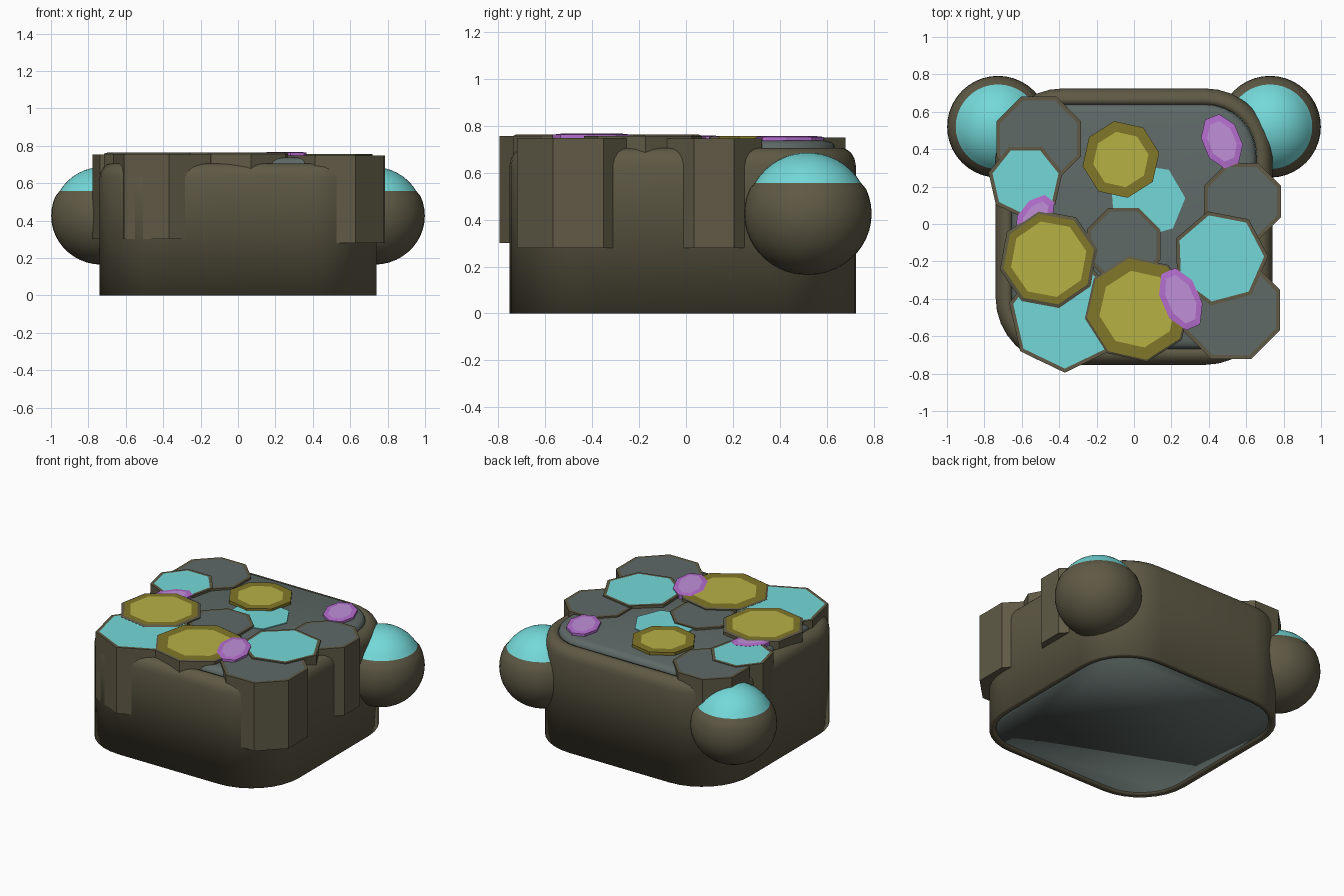
import bpy, bmesh, math

if "Cube" in bpy.data.objects:
    bpy.data.objects.remove(bpy.data.objects["Cube"])


def material(name, rgb):
    m = bpy.data.materials.new(name)
    m.diffuse_color = (*rgb, 1.0)
    m.use_nodes = True
    m.node_tree.nodes["Principled BSDF"].inputs["Base Color"].default_value = m.diffuse_color
    return m


OLIVE = material("olive_shell", (0.115, 0.102, 0.060))
GREY = material("slate_grey", (0.112, 0.142, 0.134))
CYAN = material("pale_cyan", (0.175, 0.69, 0.69))
MUSTARD = material("dark_mustard", (0.222, 0.185, 0.022))
YELLOW = material("yellow", (0.47, 0.44, 0.060))
PURPLE = material("purple", (0.46, 0.155, 0.62))
LILAC = material("lilac", (0.53, 0.28, 0.69))


def loft(name, rings, mats, band_mats, cap_top=None, cap_bottom=None, angle=None):
    """Join rings of points; band_mats gives the material slot of each band."""
    bm = bmesh.new()
    loops = [[bm.verts.new(p) for p in ring] for ring in rings]
    n = len(loops[0])
    for k in range(len(loops) - 1):
        a, b = loops[k], loops[k + 1]
        for i in range(n):
            j = (i + 1) % n
            f = bm.faces.new((a[i], a[j], b[j], b[i]))
            f.material_index = band_mats[k]
    if cap_top is not None:
        bm.faces.new(loops[-1]).material_index = cap_top
    if cap_bottom is not None:
        bm.faces.new(loops[0][::-1]).material_index = cap_bottom
    me = bpy.data.meshes.new(name)
    bm.to_mesh(me)
    bm.free()
    for m in mats:
        me.materials.append(m)
    if angle:
        me.shade_smooth()
        me.set_sharp_from_angle(angle=math.radians(angle))
    ob = bpy.data.objects.new(name, me)
    bpy.context.collection.objects.link(ob)
    return ob


def rounded_square(inset, z, steps=8):
    """Rounded square ring of the body, shrunk by inset."""
    hx, hy, r = 0.74 - inset, 0.739 - inset, 0.36 - inset
    pts = []
    for q, (sx, sy) in enumerate([(1, 1), (-1, 1), (-1, -1), (1, -1)]):
        for s in range(steps + 1):
            a = math.pi / 2 * (q + s / steps)
            pts.append((sx * (hx - r) + r * math.cos(a),
                        sy * (hy - r) + r * math.sin(a) - 0.014, z))
    return pts


def polygon(c, rx, ry, z, sides, rot, tilt=0.0):
    """Stretched polygon ring: rot turns the corners, tilt turns the stretch."""
    ct, st = math.cos(math.radians(tilt)), math.sin(math.radians(tilt))
    pts = []
    for i in range(sides):
        a = math.radians(rot) + 2 * math.pi * i / sides
        x, y = rx * math.cos(a), ry * math.sin(a)
        pts.append((c[0] + x * ct - y * st, c[1] + x * st + y * ct, z))
    return pts


# Shell: thin bottom lip, softly shaded outer wall, rounded rim, inner wall
shell = [(0.045, 0.012), (0.04, 0.0), (0.0, 0.0), (0.0, 0.63), (0.006, 0.66),
         (0.02, 0.685), (0.04, 0.70), (0.06, 0.706), (0.085, 0.70), (0.085, 0.60)]
loft("body_shell", [rounded_square(i, z) for i, z in shell], [OLIVE],
     [0] * (len(shell) - 1), angle=100)

# Filling: fills the underside and stands slightly proud of the rim
core = [(0.044, 0.010), (0.046, 0.06), (0.086, 0.60), (0.086, 0.70), (0.092, 0.718),
        (0.105, 0.73), (0.13, 0.737)]
loft("grey_filling", [rounded_square(i, z) for i, z in core], [GREY],
     [0] * (len(core) - 1), cap_top=0, cap_bottom=0, angle=100)

# Columns with an olive border and an inlaid top:
# name, centre, radius, sides, corner angle, bottom, top, colour
columns = [
    ("back_left_column", (-0.51, 0.455), 0.245, 8, 22.5, 0.30, 0.750, GREY),
    ("left_column", (-0.58, 0.23), 0.203, 7, 12.9, 0.30, 0.754, CYAN),
    ("front_left_column", (-0.37, -0.49), 0.305, 7, 270, 0.30, 0.756, CYAN),
    ("front_right_column", (0.52, -0.46), 0.282, 8, 22.5, 0.28, 0.748, GREY),
    ("right_column", (0.58, 0.12), 0.222, 8, 22.5, 0.28, 0.747, GREY),
    ("right_cyan_column", (0.46, -0.182), 0.258, 7, 2, 0.30, 0.756, CYAN),
    ("centre_column", (-0.055, -0.11), 0.212, 8, 22.5, 0.50, 0.750, GREY),
]
for name, c, r, n, rot, z0, z1, colour in columns:
    loft(name, [polygon(c, r, r, z0, n, rot), polygon(c, r, r, z1, n, rot),
                polygon(c, r - 0.022, r - 0.022, z1, n, rot)],
         [OLIVE, colour], [0, 0], cap_top=1, cap_bottom=0)

# Cyan tile sunk into the filling
loft("sunk_cyan_tile", [polygon((0.07, 0.125), 0.205, 0.20, z, 7, 4) for z in (0.70, 0.743)],
     [CYAN], [0], cap_top=0, cap_bottom=0)

# Yellow tiles: name, centre, radius, inner radius, corner angle, base, top, border
yellow_tiles = [
    ("left_yellow_tile", (-0.456, -0.188), 0.247, 0.206, 12, 0.52, 0.763, 0.020),
    ("front_yellow_tile", (0.02, -0.455), 0.275, 0.208, 10, 0.52, 0.763, 0.012),
    ("back_yellow_tile", (-0.07, 0.345), 0.208, 0.150, 10, 0.70, 0.757, 0.0),
]
for name, c, r, ri, rot, z0, z1, edge in yellow_tiles:
    ro = r + edge
    loft(name, [polygon(c, ro, ro, z0, 8, rot), polygon(c, ro, ro, z1 - 0.006, 8, rot),
                polygon(c, r, r, z1, 8, rot), polygon(c, ri, ri, z1, 8, rot)],
         [OLIVE if edge else MUSTARD, MUSTARD, YELLOW], [0, 0, 1], cap_top=2, cap_bottom=0)

# Long purple tiles: name, centre, half width, half length, tilt, base, top
purple_tiles = [
    ("left_purple_tile", (-0.53, 0.035), 0.085, 0.138, -38, 0.70, 0.759),
    ("front_purple_tile", (0.25, -0.402), 0.105, 0.178, 24, 0.735, 0.767),
    ("back_purple_tile", (0.47, 0.442), 0.105, 0.152, 22, 0.70, 0.757),
]
for name, c, rx, ry, tilt, z0, z1 in purple_tiles:
    loft(name, [polygon(c, rx, ry, z0, 8, 22.5, tilt),
                polygon(c, rx, ry, z1 - 0.004, 8, 22.5, tilt),
                polygon(c, rx - 0.032, ry - 0.038, z1, 8, 22.5, tilt)],
         [PURPLE, LILAC], [0, 0], cap_top=1, cap_bottom=0)

# Round pods at the back corners: one ball, cyan above the cap line
heights = [-88 + 8 * k for k in range(15)] + [30.5, 38, 46, 54, 62, 70, 78, 86]
for side, sx in (("left", -1), ("right", 1)):
    c = (sx * 0.727, 0.52)
    rings = []
    for deg in heights:
        a = math.radians(deg)
        r = 0.272 * math.cos(a)
        if deg > 30:
            r *= 0.965
        rings.append(polygon(c, r, r, 0.425 + 0.261 * math.sin(a), 40, 0))
    loft(side + "_pod", rings, [OLIVE, CYAN],
         [1 if deg > 30 else 0 for deg in heights[:-1]], cap_top=1, cap_bottom=0, angle=40)
